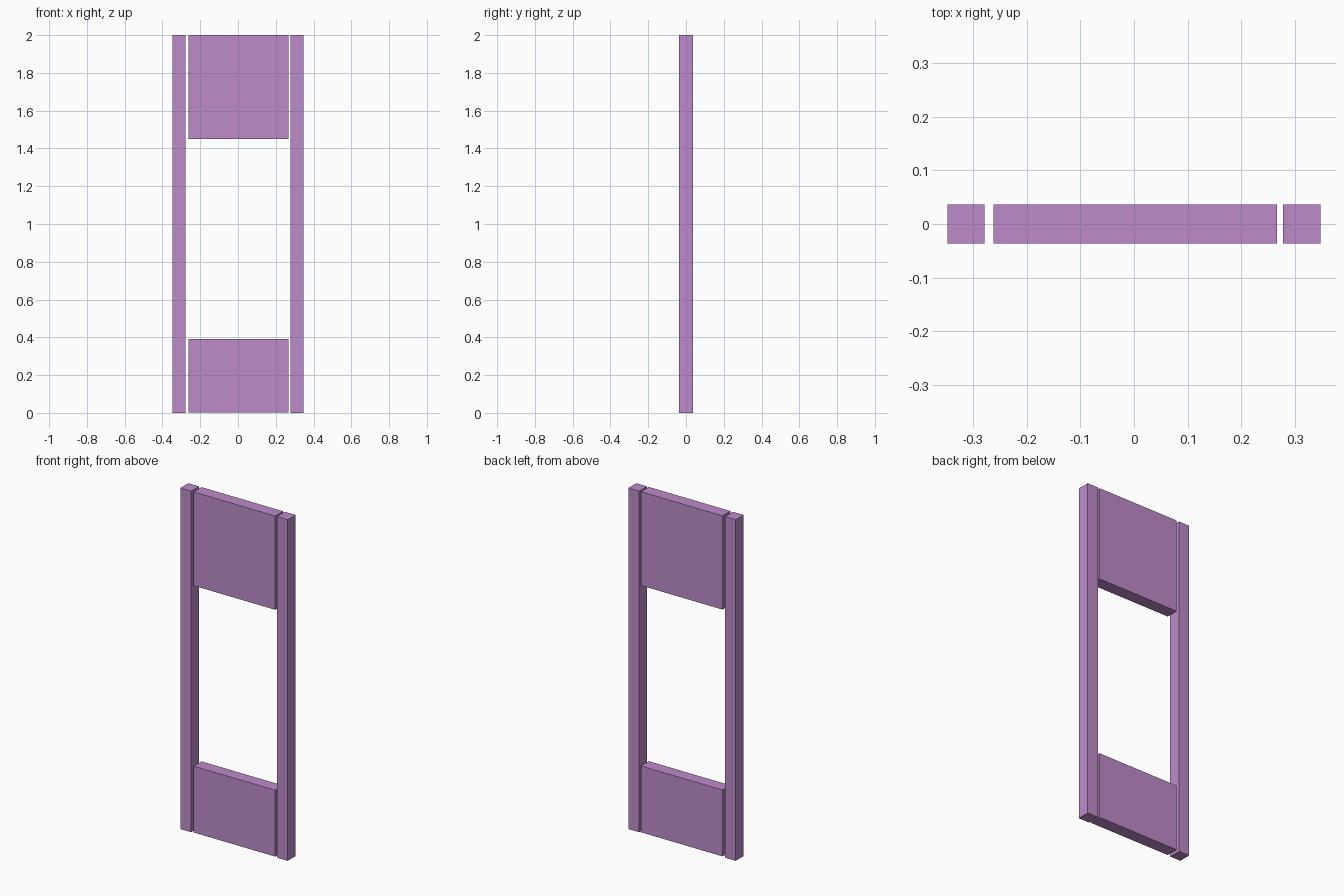
import bpy

cube = bpy.data.objects.get("Cube")
if cube:
    bpy.data.objects.remove(cube, do_unlink=True)

# Single painted finish
COLOUR = (0.51, 0.26, 0.59, 1)
purple = bpy.data.materials.new("light_purple")
purple.use_nodes = True
purple.diffuse_color = COLOUR
purple.node_tree.nodes["Principled BSDF"].inputs["Base Color"].default_value = COLOUR

DEPTH = 0.073


def board(name, x0, x1, z0, z1):
    """Flat-sided board spanning the given x and z limits."""
    bpy.ops.mesh.primitive_cube_add(size=1, location=((x0 + x1) / 2, 0, (z0 + z1) / 2))
    obj = bpy.context.object
    obj.name = name
    obj.scale = (x1 - x0, DEPTH, z1 - z0)
    bpy.ops.object.transform_apply(location=False, rotation=False, scale=True)
    obj.data.materials.append(purple)


# Upright side posts
board("right_post", -0.348, -0.279, 0, 2)
board("left_post", 0.278, 0.348, 0, 2)

# Panels between the posts, separated by narrow gaps
board("upper_panel", -0.262, 0.267, 1.45, 2)
board("lower_panel", -0.262, 0.267, 0.003, 0.392)
